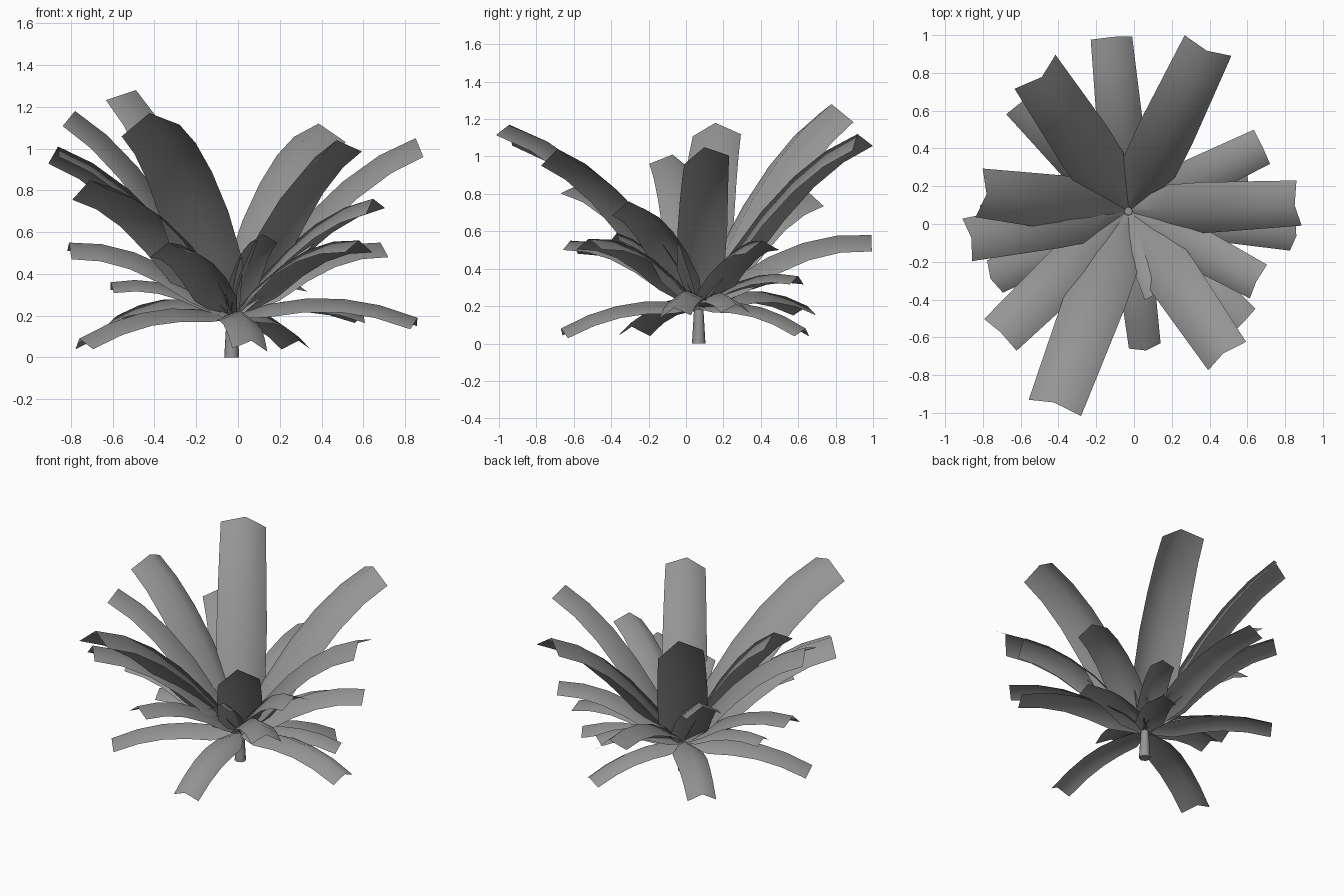
import bpy, bmesh, math
from mathutils import Vector

cube = bpy.data.objects.get("Cube")
if cube:
    bpy.data.objects.remove(cube)

grey = bpy.data.materials.new("plant grey")
grey.use_nodes = True
colour = (0.3, 0.3, 0.3, 1)
grey.diffuse_color = colour
grey.node_tree.nodes["Principled BSDF"].inputs["Base Color"].default_value = colour

CENTRE = Vector((-0.03, 0.068, 0))
ROOT_Z = 0.2
FOLD = 0.6                                # edge drop below the midrib, per half width
OUTLINE = (0.3, 1.08, 1.12, 1.08, 1.04, 1)  # relative width from root to tip


def finish(bm, name, angle):
    mesh = bpy.data.meshes.new(name)
    bm.to_mesh(mesh)
    bm.free()
    mesh.materials.append(grey)
    obj = bpy.data.objects.new(name, mesh)
    bpy.context.collection.objects.link(obj)
    bpy.ops.object.select_all(action="DESELECT")
    obj.select_set(True)
    bpy.context.view_layer.objects.active = obj
    bpy.ops.object.shade_smooth_by_angle(angle=math.radians(angle))


def add_leaf(name, x, y, z, width, tilt=0):
    """Arching strip folded along a midrib; positive tilt lowers its right edge."""
    tip = Vector((x, y, z))
    root = CENTRE + Vector((0, 0, ROOT_Z))
    out = Vector((x, y, 0)) - CENTRE
    reach = out.length
    out.normalize()
    side = Vector((-out.y, out.x, 0))
    slope = max(0, (z - ROOT_Z) / reach)
    ctrl = (root + tip) / 2
    ctrl.z += reach * (0.2 + 0.11 * slope)
    bm = bmesh.new()
    rows = []
    for i, scale in enumerate(OUTLINE):
        t = i / (len(OUTLINE) - 1)
        p = root * (1 - t) ** 2 + ctrl * 2 * t * (1 - t) + tip * t * t
        tangent = ((ctrl - root) * (1 - t) + (tip - ctrl) * t).normalized()
        normal = tangent.cross(side)
        half = width / 2 * scale
        rows.append([bm.verts.new(p + half * offset) for offset in (
            side - normal * (FOLD - tilt),
            side * -0.5 * tilt,
            -side - normal * (FOLD + tilt))])
    for a, b in zip(rows, rows[1:]):
        for j in range(2):
            bm.faces.new((a[j], a[j + 1], b[j + 1], b[j]))
    bmesh.ops.recalc_face_normals(bm, faces=bm.faces)
    if sum(f.normal.z for f in bm.faces) < 0:
        bmesh.ops.reverse_faces(bm, faces=bm.faces)
    finish(bm, name, 100)


# Tip position, width and tilt of each leaf, grouped by height
tiers = {
    "upper_leaf": [(0.38, 0.92, 1.12, 0.27, 0.1), (-0.5, 0.77, 1.28, 0.28, 0.2),
                   (-0.78, 0.16, 1.18, 0.26, -0.05), (-0.86, -0.08, 1.01, 0.23, 0.15),
                   (-0.41, -0.95, 1.17, 0.29, 0.2), (0.48, -0.68, 1.04, 0.25, 0.15),
                   (0.85, 0.11, 1.05, 0.24, 0.2)],
    "middle_leaf": [(-0.59, 0.65, 0.81, 0.22, 0.1), (-0.7, -0.58, 0.85, 0.24, 0.2),
                    (0.65, -0.3, 0.76, 0.2, 0.15), (0.68, 0.41, 0.55, 0.2, 0.1),
                    (-0.12, 0.99, 0.58, 0.22, 0.2), (-0.81, 0.0, 0.55, 0.2, -0.2),
                    (0.58, -0.52, 0.56, 0.19), (-0.33, -0.62, 0.55, 0.2, 0.1),
                    (0.12, -0.37, 0.59, 0.14)],
    "lower_leaf": [(-0.76, -0.29, 0.09, 0.19), (0.06, -0.67, 0.08, 0.17, -0.1),
                   (0.86, -0.06, 0.19, 0.17, 0.1), (0.6, 0.27, 0.21, 0.16),
                   (0.29, 0.64, 0.08, 0.16), (-0.58, 0.65, 0.2, 0.18),
                   (-0.61, 0.02, 0.36, 0.15, -0.1), (0.27, 0.6, 0.36, 0.15)],
}
for tier, leaves in tiers.items():
    for n, leaf in enumerate(leaves, 1):
        add_leaf(f"{tier}_{n}", *leaf)

# Short tapered stem
stem = bmesh.new()
bmesh.ops.create_cone(stem, cap_ends=True, segments=8, radius1=0.036,
                      radius2=0.022, depth=0.24)
bmesh.ops.translate(stem, verts=stem.verts, vec=CENTRE + Vector((0, 0, 0.12)))
finish(stem, "stem", 50)
